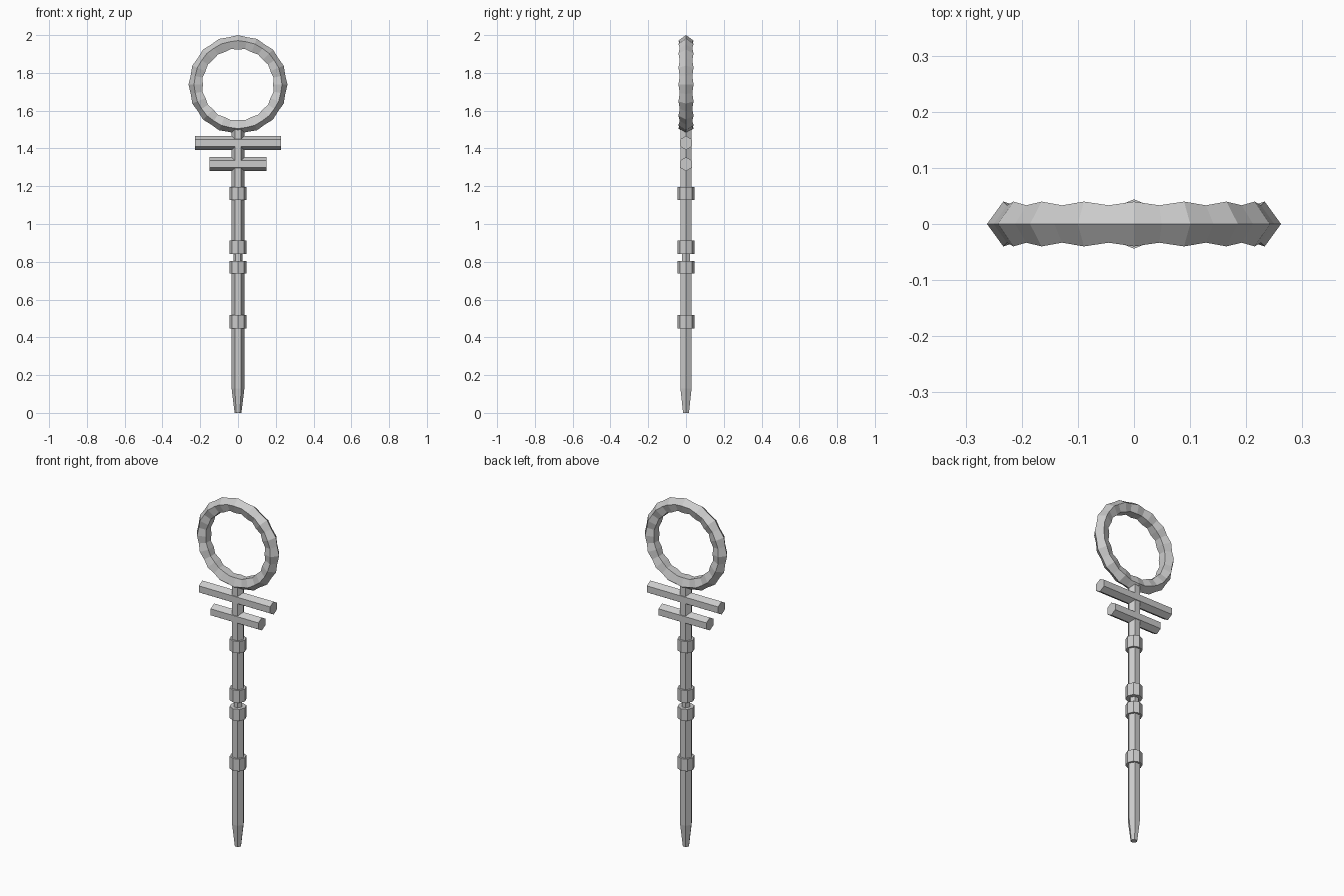
import bpy, bmesh
from math import sin, cos, pi
from mathutils import Vector

if "Cube" in bpy.data.objects:
    bpy.data.objects.remove(bpy.data.objects["Cube"])


def make_object(name, rings, closed=False):
    # Skin consecutive loops of points with quads, capping open ends
    bm = bmesh.new()
    loops = [[bm.verts.new(p) for p in ring] for ring in rings]
    pairs = list(zip(loops, loops[1:]))
    if closed:
        pairs.append((loops[-1], loops[0]))
    else:
        bm.faces.new(loops[0])
        bm.faces.new(loops[-1])
    for a, b in pairs:
        n = len(a)
        for i in range(n):
            j = (i + 1) % n
            bm.faces.new((a[i], a[j], b[j], b[i]))
    bmesh.ops.recalc_face_normals(bm, faces=bm.faces)
    mesh = bpy.data.meshes.new(name)
    bm.to_mesh(mesh)
    bm.free()
    obj = bpy.data.objects.new(name, mesh)
    bpy.context.collection.objects.link(obj)
    return obj


def upright(name, profile, sides):
    # Vertical prism through (z, radius) pairs
    make_object(name, [[Vector((r * cos(2 * pi * i / sides), r * sin(2 * pi * i / sides), z))
                        for i in range(sides)] for z, r in profile])


def crossbar(name, half_length, z, r):
    # Horizontal hexagonal bar with an edge pointing up
    make_object(name, [[Vector((x, r * sin(pi * i / 3), z + r * cos(pi * i / 3)))
                        for i in range(6)] for x in (-half_length, half_length)])


# Staff: tapered tip, hexagonal shaft, narrow neck between the middle bands
upright("shaft", [(0, 0.018), (0.13, 0.034), (0.76, 0.034), (0.78, 0.024), (0.87, 0.024),
                  (0.89, 0.034), (1.51, 0.034)], 6)

# Octagonal bands around the shaft
for k, (z0, z1) in enumerate([(0.448, 0.518), (0.738, 0.805), (0.842, 0.913), (1.128, 1.195)]):
    upright(f"band_{k + 1}", [(z0, 0.044), (z1, 0.044)], 8)

# Two crossbars under the ring
crossbar("upper_crossbar", 0.227, 1.429, 0.037)
crossbar("lower_crossbar", 0.152, 1.317, 0.037)

# Scalloped ring: pentagonal section alternating thick and thin
sections = []
for s in range(32):
    a = 2 * pi * s / 32
    r = 0.042 if s % 2 == 0 else 0.035
    section = []
    for i in range(5):
        t = 2 * pi * i / 5
        d = 0.22 + r * cos(t)
        section.append(Vector((d * sin(a), r * sin(t), 1.738 + d * cos(a))))
    sections.append(section)
make_object("ring", sections, closed=True)
